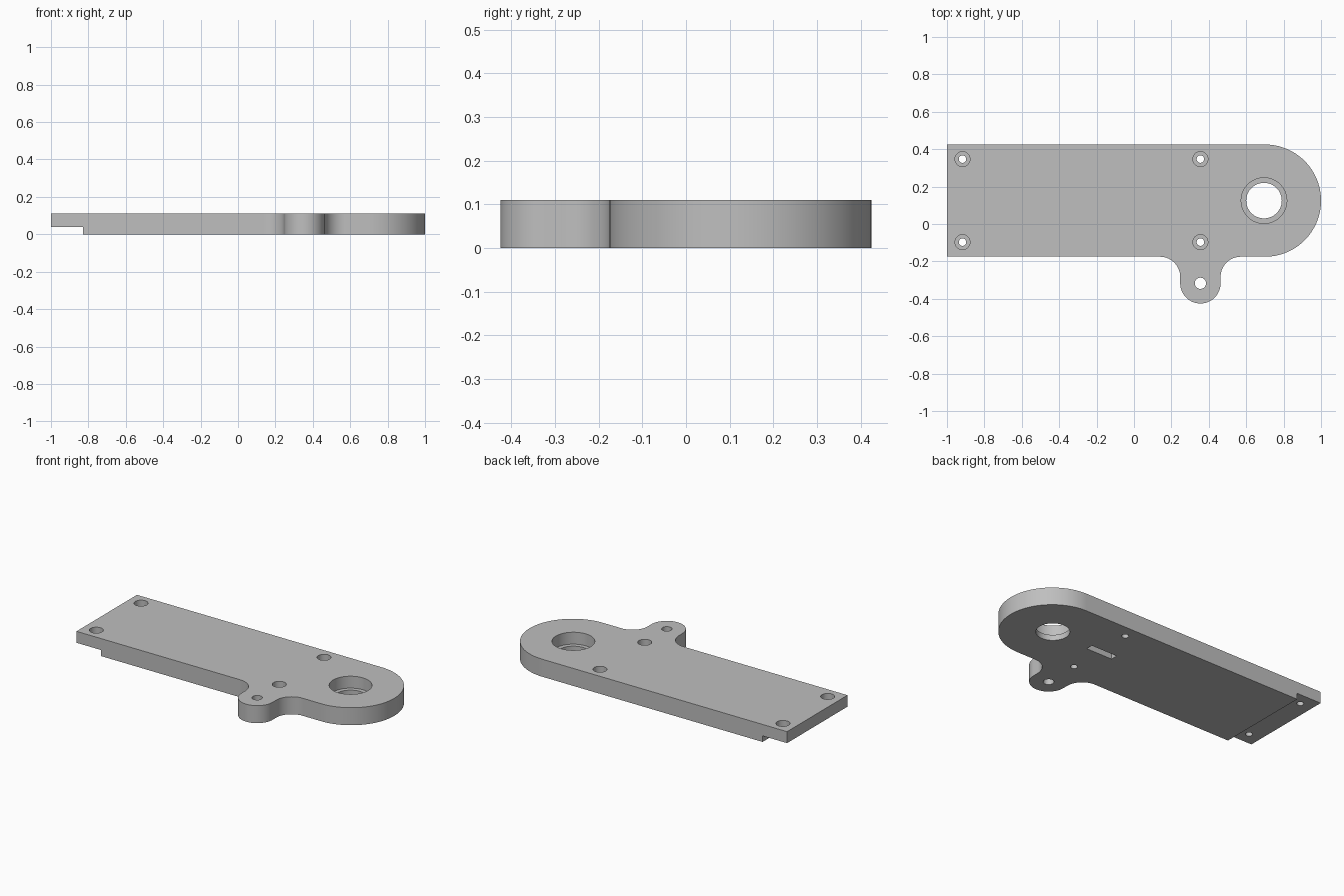
import bpy, bmesh
from math import sin, cos, radians

if "Cube" in bpy.data.objects:
    bpy.data.objects.remove(bpy.data.objects["Cube"], do_unlink=True)

THICK = 0.11
LOW, HIGH = -0.175, 0.425          # straight long sides
MID_Y = (LOW + HIGH) / 2
END_R = (HIGH - LOW) / 2
TAB_X, TAB_Y, TAB_R = 0.355, -0.317, 0.108

grey = bpy.data.materials.new("plain grey")
grey.use_nodes = True
colour = (0.52, 0.52, 0.52, 1)
grey.diffuse_color = colour
grey.node_tree.nodes["Principled BSDF"].inputs["Base Color"].default_value = colour


def arc(cx, cy, r, start, end, steps=24):
    angles = [radians(start + (end - start) * i / steps) for i in range(steps + 1)]
    return [(cx + r * cos(a), cy + r * sin(a)) for a in angles]


def prism(name, outline, bottom, top):
    """Extrude a flat outline between two heights."""
    bm = bmesh.new()
    face = bm.faces.new([bm.verts.new((x, y, bottom)) for x, y in outline])
    result = bmesh.ops.extrude_face_region(bm, geom=[face])
    verts = [v for v in result["geom"] if isinstance(v, bmesh.types.BMVert)]
    bmesh.ops.translate(bm, verts=verts, vec=(0, 0, top - bottom))
    bmesh.ops.recalc_face_normals(bm, faces=bm.faces)
    mesh = bpy.data.meshes.new(name)
    bm.to_mesh(mesh)
    bm.free()
    mesh.materials.append(grey)
    obj = bpy.data.objects.new(name, mesh)
    bpy.context.collection.objects.link(obj)
    return obj


def disc(name, x, y, r, bottom, top):
    return prism(name, arc(x, y, r, 0, 360, 64)[:-1], bottom, top)


def block(name, x0, x1, y0, y1, bottom, top):
    return prism(name, [(x0, y0), (x1, y0), (x1, y1), (x0, y1)], bottom, top)


# Plate outline: square end, filleted round tab, large round end
fillet_y = LOW - TAB_R
outline = [(-1, LOW)]
outline += arc(TAB_X - 2 * TAB_R, fillet_y, TAB_R, 90, 0)
outline += arc(TAB_X, TAB_Y, TAB_R, 180, 360, 40)
outline += arc(TAB_X + 2 * TAB_R, fillet_y, TAB_R, 180, 90)
outline += arc(1 - END_R, MID_Y, END_R, -90, 90, 64)
outline += [(-1, HIGH)]
plate = prism("mounting_plate", outline, 0, THICK)

# Step under the square end, and the blind slot underneath
cutters = [
    block("end_step_cutter", -1.1, -0.83, -0.6, 0.6, -0.1, 0.038),
    block("slot_cutter", 0.25, 0.43, MID_Y - 0.022, MID_Y + 0.022, -0.1, 0.04),
]

# Counterbored screw holes
for x in (-0.917, TAB_X):
    for y in (MID_Y - 0.222, MID_Y + 0.222):
        cutters.append(disc("screw_hole_cutter", x, y, 0.02, -0.1, 0.2))
        cutters.append(disc("screw_head_cutter", x, y, 0.04, THICK - 0.045, 0.2))

# Stepped bearing hole and plain tab hole
cutters.append(disc("bearing_hole_cutter", 1 - END_R - 0.005, MID_Y, 0.095, -0.1, 0.2))
cutters.append(disc("bearing_seat_cutter", 1 - END_R - 0.005, MID_Y, 0.122, 0.035, 0.2))
cutters.append(disc("tab_hole_cutter", TAB_X, TAB_Y, 0.03, -0.1, 0.2))

for cutter in cutters:
    cutter.hide_render = True
    cut = plate.modifiers.new(cutter.name, "BOOLEAN")
    cut.operation = "DIFFERENCE"
    cut.solver = "EXACT"
    cut.object = cutter

# Bake the cuts and drop the cutters
bpy.context.view_layer.update()
evaluated = plate.evaluated_get(bpy.context.evaluated_depsgraph_get())
finished = bpy.data.meshes.new_from_object(evaluated)
plate.modifiers.clear()
plate.data = finished
finished.materials.clear()
finished.materials.append(grey)
for poly in finished.polygons:
    poly.material_index = 0
for cutter in cutters:
    bpy.data.objects.remove(cutter, do_unlink=True)

bpy.ops.object.select_all(action="DESELECT")
plate.select_set(True)
bpy.context.view_layer.objects.active = plate
bpy.ops.object.shade_smooth_by_angle(angle=radians(30))
